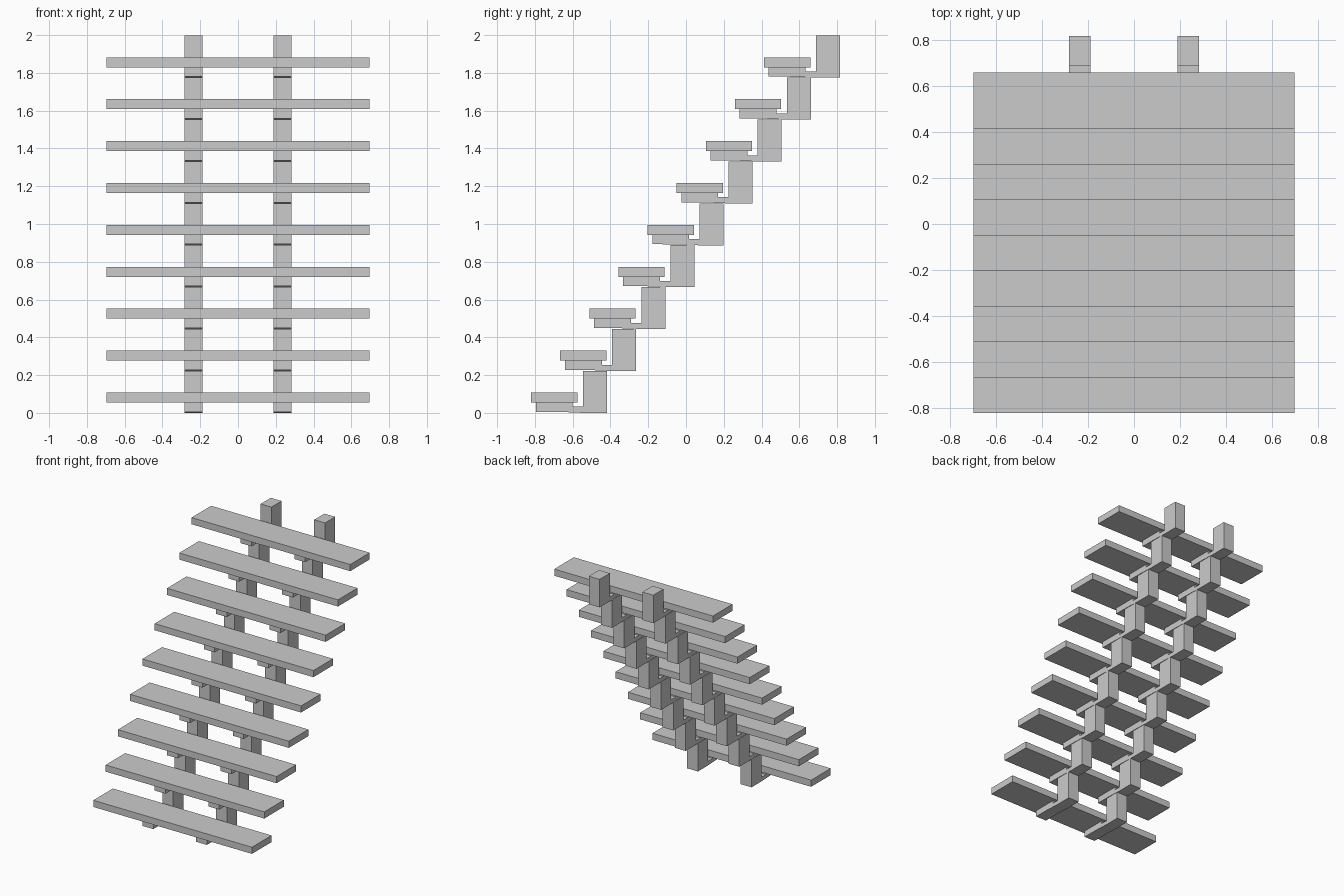
import bpy, bmesh

if "Cube" in bpy.data.objects:
    bpy.data.objects.remove(bpy.data.objects["Cube"])

STEPS = 9
DY, DZ = 0.1541, 0.2223   # offset from one step to the next


def extrude_profile(name, profile, x0, x1):
    """Extrude a (y, z) profile from x0 to x1."""
    bm = bmesh.new()
    face = bm.faces.new([bm.verts.new((x0, y, z)) for y, z in profile])
    ext = bmesh.ops.extrude_face_region(bm, geom=[face])
    moved = [g for g in ext["geom"] if isinstance(g, bmesh.types.BMVert)]
    bmesh.ops.translate(bm, vec=(x1 - x0, 0, 0), verts=moved)
    bmesh.ops.recalc_face_normals(bm, faces=bm.faces)
    mesh = bpy.data.meshes.new(name)
    bm.to_mesh(mesh)
    bm.free()
    obj = bpy.data.objects.new(name, mesh)
    bpy.context.collection.objects.link(obj)
    return obj


# Bracket: low arm under the tread, stepped down to a post at the back
bracket = [(-0.795, 0.006), (-0.66, 0.005), (-0.545, 0.0), (-0.418, 0.0),
           (-0.418, DZ), (-0.545, DZ), (-0.545, 0.033), (-0.6, 0.033),
           (-0.6, 0.055), (-0.795, 0.055)]
# Tread plank
plank = [(-0.82, 0.055), (-0.575, 0.055), (-0.575, 0.108), (-0.82, 0.108)]

for i in range(STEPS):
    offset = (0, i * DY, i * (DZ - 0.0005))
    tread = extrude_profile(f"tread_{i + 1}", plank, -0.697, 0.697)
    tread.location = offset
    # Twin stringers made of stacked brackets
    for side, x0, x1 in (("left", -0.283, -0.188), ("right", 0.188, 0.283)):
        part = extrude_profile(f"stringer_{side}_{i + 1}", bracket, x0, x1)
        part.location = offset
